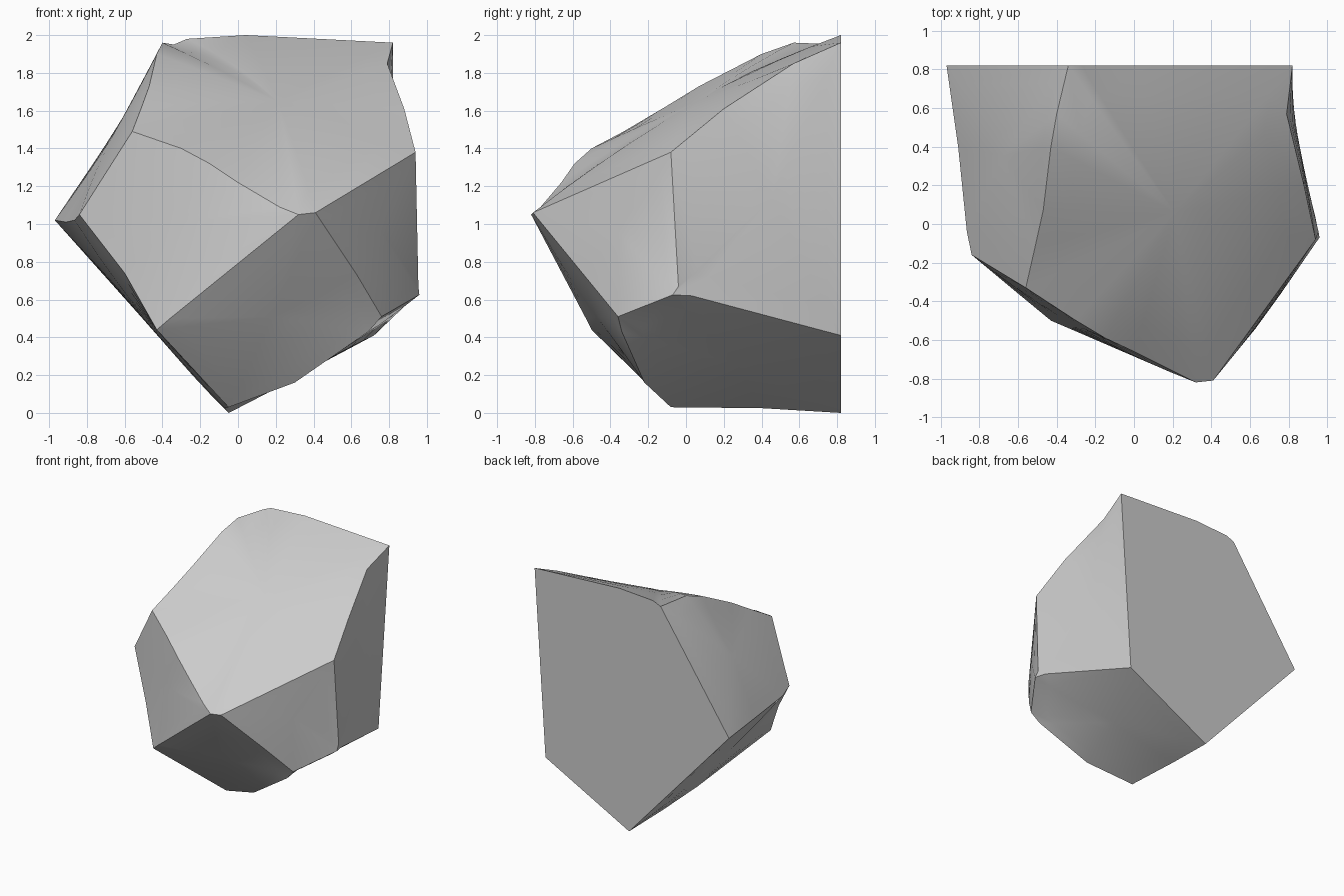
import bpy
import bmesh
from mathutils import Vector

cube = bpy.data.objects.get("Cube")
if cube:
    bpy.data.objects.remove(cube, do_unlink=True)

# Stone colour
stone = bpy.data.materials.new("stone_grey")
stone.use_nodes = True
grey = (0.6, 0.6, 0.6, 1)
stone.diffuse_color = grey
stone.node_tree.nodes["Principled BSDF"].inputs["Base Color"].default_value = grey

# Corners of the chipped boulder, with a few points along its worn ridges
corners = {
    "nose": (.32, -.82, 1.05), "nose_tip": (.41, -.81, 1.06),
    "ridge_a": (.22, -.77, 1.09), "ridge_b": (0, -.66, 1.22),
    "ridge_m": (-.15, -.59, 1.32), "ridge_c": (-.3, -.5, 1.4),
    "brow": (-.56, -.33, 1.49),
    "crest_a": (-.51, -.11, 1.62), "crest_b": (-.47, .07, 1.73),
    "crest_c": (-.43, .4, 1.9), "crest_d": (-.4, .57, 1.96),
    "top_start": (-.34, .82, 1.95), "top_bend": (-.27, .82, 1.98),
    "top_peak": (.04, .82, 2), "top_end": (.82, .82, 1.96),
    "notch": (.79, .57, 1.85), "shoulder": (.88, .2, 1.61), "cheek": (.94, -.08, 1.38),
    "jowl": (.955, -.04, .67), "hip": (.96, -.07, .625), "hip_back": (.94, .03, .62),
    "heel": (.72, .82, .41),
    "knee": (.76, -.36, .51), "shin": (.69, -.34, .43), "ankle": (.3, -.22, .16),
    "chin_edge": (.63, -.54, .73),
    "foot": (-.05, -.08, .03), "keel": (-.07, .4, .025), "keel_end": (-.05, .82, 0),
    "jaw": (-.43, -.5, .44), "jaw_front": (-.36, -.53, .5), "jaw_edge": (-.6, -.36, .74),
    "elbow": (-.84, -.16, 1.05), "arm_a": (-.865, -.04, 1.02), "arm_b": (-.91, .4, 1.01),
    "wing": (-.97, .82, 1.02),
}

# Facets: how far each swells outward, and its loop of named corners
facets = [
    # upper slope
    (.05, "nose_tip cheek shoulder notch top_end top_peak top_bend top_start "
          "crest_d crest_c crest_b crest_a brow ridge_c ridge_m ridge_b ridge_a nose"),
    # front left and front lower facets
    (.02, "nose ridge_a ridge_b ridge_m ridge_c brow elbow jaw_edge jaw jaw_front"),
    (.02, "nose_tip nose jaw_front jaw foot ankle shin knee chin_edge"),
    # front side and broad side facets
    (.01, "nose_tip chin_edge knee hip jowl cheek"),
    (.01, "cheek jowl hip hip_back heel top_end notch shoulder"),
    # underside facets
    (.02, "hip knee shin ankle foot keel keel_end heel hip_back"),
    (.02, "jaw jaw_edge elbow arm_a arm_b wing keel_end keel foot"),
    # far side slope
    (.02, "brow crest_a crest_b crest_c crest_d top_start wing arm_b arm_a elbow"),
    # flat back
    (0, "top_start top_bend top_peak top_end heel keel_end wing"),
]

bm = bmesh.new()
points = {name: bm.verts.new(Vector(co)) for name, co in corners.items()}
faces = [bm.faces.new([points[n] for n in loop.split()]) for _, loop in facets]
bmesh.ops.recalc_face_normals(bm, faces=faces)

# Ridges between facets stay crisp
for edge in bm.edges:
    edge.smooth = False


def swell(face, bulge):
    """Replace a facet by rings that rise to a softly domed middle."""
    normal = face.normal.copy()
    centre = face.calc_center_median_weighted()
    outer = list(face.verts)
    rim = [v.co - centre for v in outer]
    bm.faces.remove(face)
    for t in (.8, .6, .4, .2):
        ring = []
        for offset in rim:
            height = offset.dot(normal)
            flat = offset - normal * height
            rise = height * t * t + bulge * (1 - t * t)
            ring.append(bm.verts.new(centre + flat * t + normal * rise))
        for i in range(len(ring)):
            bm.faces.new((outer[i - 1], outer[i], ring[i], ring[i - 1]))
        outer = ring
    middle = bm.verts.new(centre + normal * bulge)
    for i in range(len(outer)):
        bm.faces.new((outer[i - 1], outer[i], middle))


bm.normal_update()
for face, (bulge, _) in zip(faces, facets):
    swell(face, bulge)
for face in bm.faces:
    face.smooth = True

mesh = bpy.data.meshes.new("boulder")
bm.to_mesh(mesh)
bm.free()
mesh.materials.append(stone)
boulder = bpy.data.objects.new("boulder", mesh)
bpy.context.collection.objects.link(boulder)
